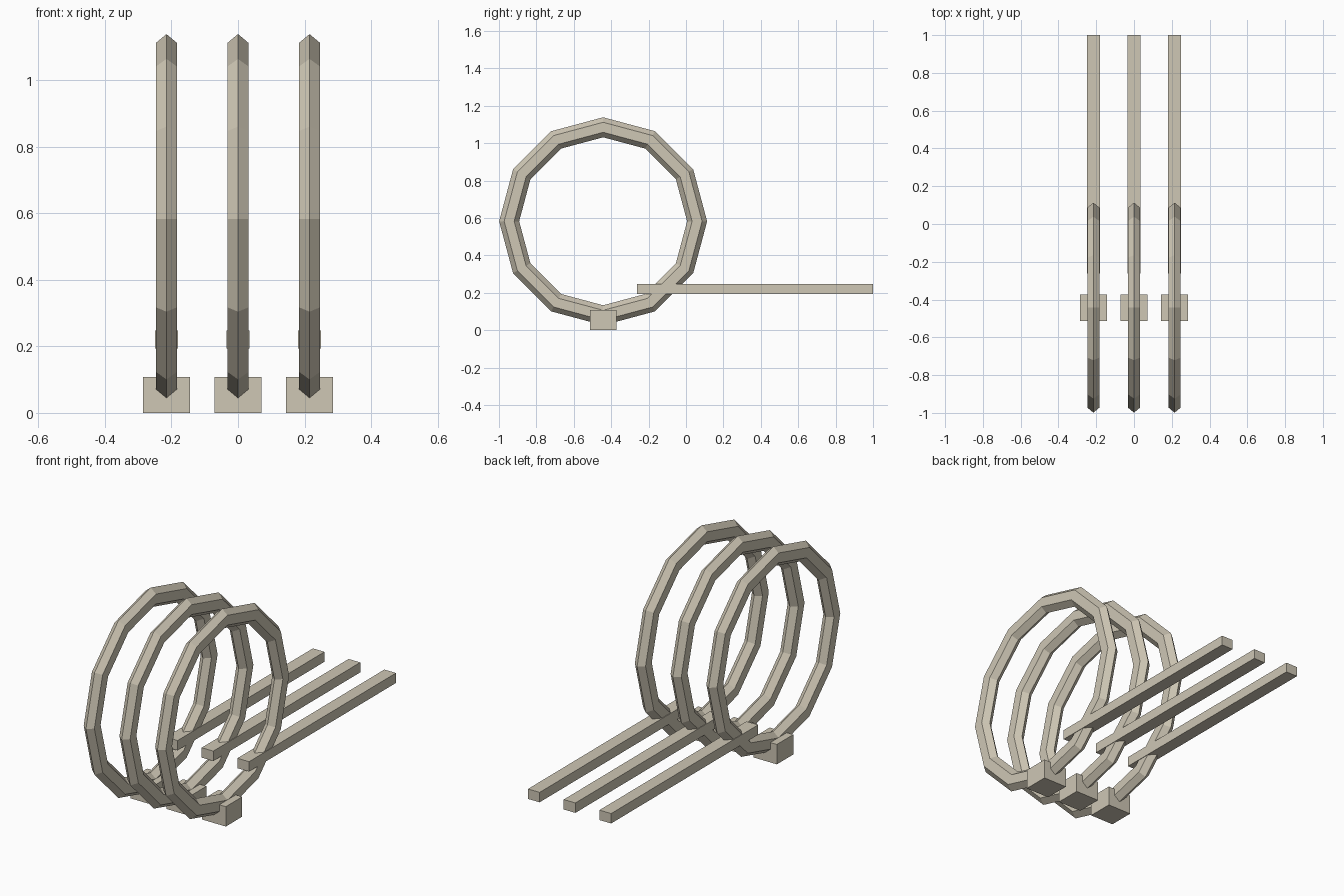
import bpy, bmesh, math

if "Cube" in bpy.data.objects:
    bpy.data.objects.remove(bpy.data.objects["Cube"])

SPACING = 0.215
RING_Y, RING_Z = -0.443, 0.582      # ring centre
RING_R = 0.5025                     # centreline radius
SEGMENTS, SIDES = 12, 6

stone = bpy.data.materials.new("beige")
stone.diffuse_color = (0.62, 0.57, 0.46, 1)
stone.use_nodes = True
stone.node_tree.nodes["Principled BSDF"].inputs["Base Color"].default_value = stone.diffuse_color


def finish(name, bm, x):
    bmesh.ops.recalc_face_normals(bm, faces=bm.faces)
    mesh = bpy.data.meshes.new(name)
    bm.to_mesh(mesh)
    bm.free()
    mesh.materials.append(stone)
    obj = bpy.data.objects.new(name, mesh)
    obj.location.x = x
    bpy.context.collection.objects.link(obj)


def box(name, x, width, y0, y1, z0, z1):
    bm = bmesh.new()
    bmesh.ops.create_cube(bm, size=1)
    for v in bm.verts:
        v.co = (v.co.x * width, y0 + (v.co.y + 0.5) * (y1 - y0), z0 + (v.co.z + 0.5) * (z1 - z0))
    finish(name, bm, x)


def ring(name, x):
    # twelve-segment hoop with a flattened hexagonal section
    bm = bmesh.new()
    loops = []
    for i in range(SEGMENTS):
        a = math.tau * i / SEGMENTS
        loop = []
        for j in range(SIDES):
            b = math.tau * j / SIDES
            r = RING_R + 0.0535 * math.cos(b)
            loop.append(bm.verts.new((0.037 * math.sin(b),
                                      RING_Y + r * math.cos(a),
                                      RING_Z + r * math.sin(a))))
        loops.append(loop)
    for i in range(SEGMENTS):
        p, q = loops[i], loops[(i + 1) % SEGMENTS]
        for j in range(SIDES):
            k = (j + 1) % SIDES
            bm.faces.new((p[j], p[k], q[k], q[j]))
    finish(name, bm, x)


for side, label in ((-1, "left"), (0, "middle"), (1, "right")):
    x = side * SPACING
    ring(label + "_ring", x)
    box(label + "_foot_block", x, 0.142, -0.513, -0.372, 0.0, 0.108)
    box(label + "_bar", x, 0.07, -0.262, 1.0, 0.193, 0.247)
